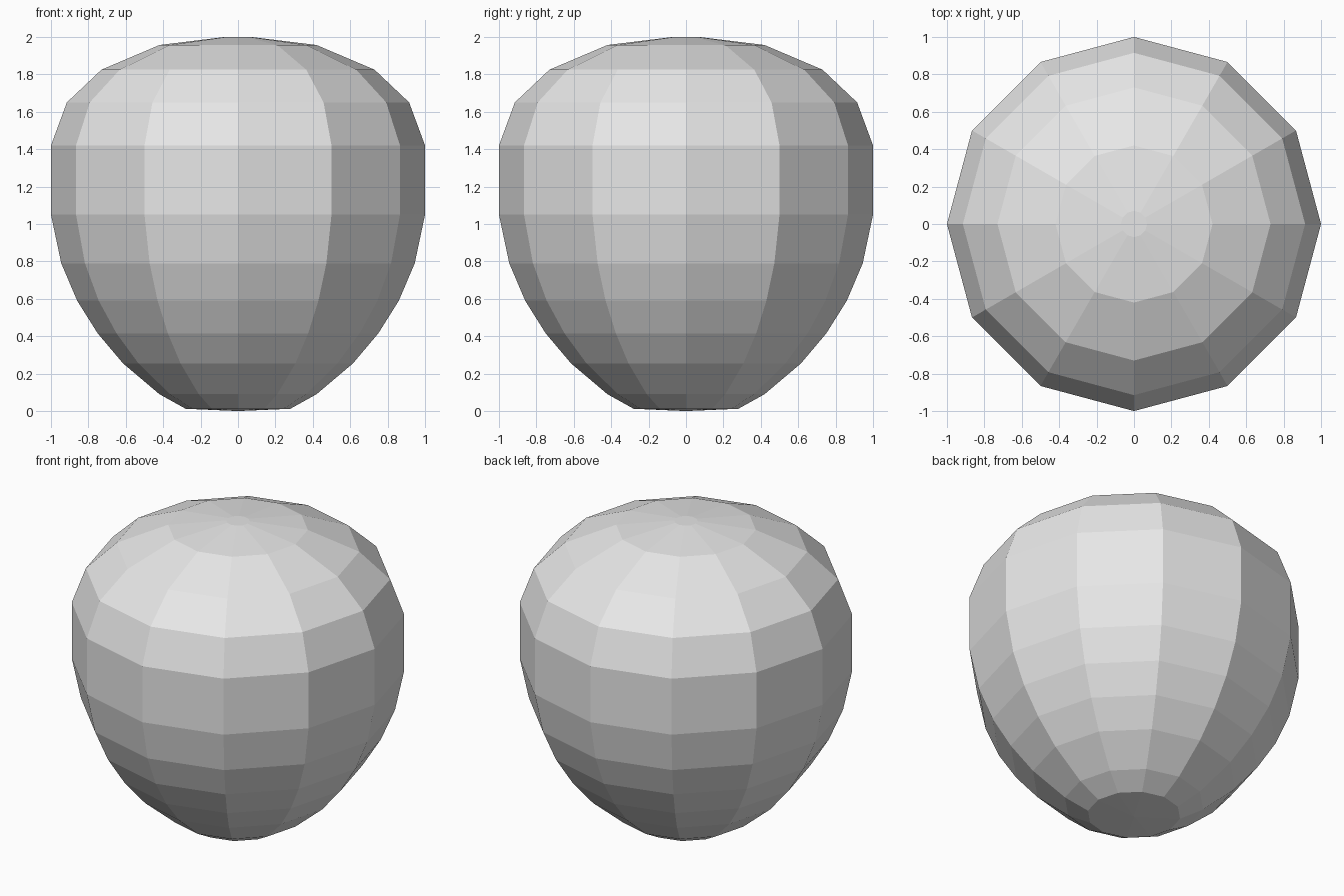
import bpy, bmesh, math

if "Cube" in bpy.data.objects:
    bpy.data.objects.remove(bpy.data.objects["Cube"])

SIDES = 12
# (radius, height) of each ring, from bottom to top
PROFILE = [(0.28, 0.012), (0.42, 0.09), (0.615, 0.255), (0.75, 0.415),
           (0.86, 0.59), (0.945, 0.79), (1.0, 1.05), (1.0, 1.42),
           (0.915, 1.65), (0.73, 1.825), (0.42, 1.957), (0.07, 2.0)]

grey = bpy.data.materials.new("light grey")
grey.diffuse_color = (0.8, 0.8, 0.8, 1)
grey.use_nodes = True
grey.node_tree.nodes["Principled BSDF"].inputs["Base Color"].default_value = grey.diffuse_color

bm = bmesh.new()
# Faceted rings
rings = []
for r, z in PROFILE:
    rings.append([bm.verts.new((r * math.cos(2 * math.pi * i / SIDES),
                                r * math.sin(2 * math.pi * i / SIDES), z))
                  for i in range(SIDES)])
for low, high in zip(rings, rings[1:]):
    for i in range(SIDES):
        j = (i + 1) % SIDES
        bm.faces.new((low[i], low[j], high[j], high[i]))
# Small flat cap on top, shallow cone underneath
bm.faces.new(rings[-1])
base = bm.verts.new((0, 0, 0))
for i in range(SIDES):
    bm.faces.new((base, rings[0][(i + 1) % SIDES], rings[0][i]))
bmesh.ops.recalc_face_normals(bm, faces=bm.faces)

mesh = bpy.data.meshes.new("rounded_body")
bm.to_mesh(mesh)
bm.free()
mesh.materials.append(grey)
body = bpy.data.objects.new("rounded_body", mesh)
bpy.context.collection.objects.link(body)
